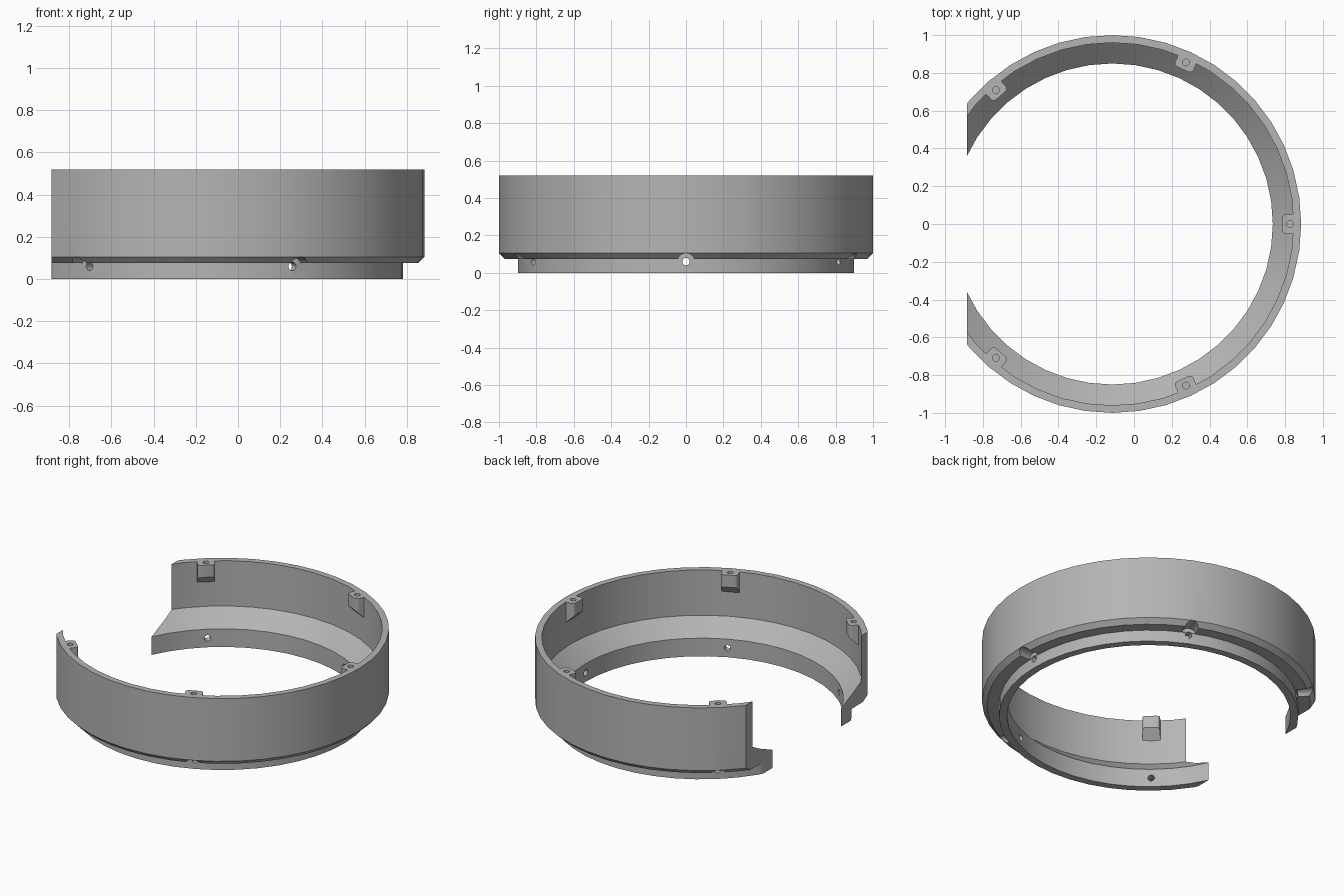
import bpy, bmesh
from math import radians, cos, sin, tau
from mathutils import Vector, Matrix

if "Cube" in bpy.data.objects:
    bpy.data.objects.remove(bpy.data.objects["Cube"])

CX = -0.115            # ring axis
CUT_X = -0.885         # flat opening plane
SEGMENTS = 44
ANGLES = [radians(a) for a in (-131, -65.5, 0, 65.5, 131)]

grey = bpy.data.materials.new("dark_grey")
grey.diffuse_color = (0.46, 0.46, 0.46, 1)
grey.use_nodes = True
grey.node_tree.nodes["Principled BSDF"].inputs["Base Color"].default_value = grey.diffuse_color


def make_object(name, bm):
    bmesh.ops.recalc_face_normals(bm, faces=bm.faces[:])
    mesh = bpy.data.meshes.new(name)
    bm.to_mesh(mesh)
    bm.free()
    mesh.materials.append(grey)
    obj = bpy.data.objects.new(name, mesh)
    bpy.context.collection.objects.link(obj)
    return obj


def cylinder(name, radius, start, end):
    """Cylinder between two points."""
    start, end = Vector(start), Vector(end)
    axis = end - start
    turn = axis.to_track_quat('Z', 'Y').to_matrix().to_4x4()
    bm = bmesh.new()
    bmesh.ops.create_cone(bm, cap_ends=True, segments=20, radius1=radius,
                          radius2=radius, depth=axis.length,
                          matrix=Matrix.Translation((start + end) / 2) @ turn)
    obj = make_object(name, bm)
    obj.hide_render = True
    return obj


def cut(obj, cutters):
    """Subtract the cutters, bake the result, remove them and smooth the curves."""
    for c in cutters:
        mod = obj.modifiers.new(c.name, 'BOOLEAN')
        mod.operation = 'DIFFERENCE'
        mod.solver = 'EXACT'
        mod.object = c
    bpy.context.view_layer.update()
    graph = bpy.context.evaluated_depsgraph_get()
    baked = bpy.data.meshes.new_from_object(obj.evaluated_get(graph))
    obj.modifiers.clear()
    obj.data = baked
    for c in cutters:
        bpy.data.objects.remove(c)
    bpy.ops.object.select_all(action='DESELECT')
    obj.select_set(True)
    bpy.context.view_layer.objects.active = obj
    bpy.ops.object.shade_smooth_by_angle(angle=radians(30))


def polar(angle, r, z):
    return (CX + r * cos(angle), r * sin(angle), z)


# Ring body: stepped profile revolved, then sliced flat at the opening
profile = [(1.0, 0.52), (1.0, 0.105), (0.97, 0.075), (0.898, 0.075), (0.898, 0),
           (0.85, 0), (0.85, 0.12), (0.96, 0.22), (0.96, 0.52)]
bm = bmesh.new()
rings = [[bm.verts.new(polar(tau * i / SEGMENTS, r, z)) for r, z in profile]
         for i in range(SEGMENTS)]
n = len(profile)
for i in range(SEGMENTS):
    a, b = rings[i], rings[(i + 1) % SEGMENTS]
    for j in range(n):
        k = (j + 1) % n
        bm.faces.new((a[j], b[j], b[k], a[k]))
geom = bm.verts[:] + bm.edges[:] + bm.faces[:]
bmesh.ops.bisect_plane(bm, geom=geom, plane_co=(CUT_X, 0, 0),
                       plane_no=(-1, 0, 0), clear_outer=True)
for side in (-1, 1):
    end = [e for e in bm.edges if e.is_boundary and e.verts[0].co.y * side > 0]
    bmesh.ops.contextual_create(bm, geom=end)
ring = make_object("ring_body", bm)

# Radial screw holes with a wider clearance groove through the lip
cutters = []
for a in ANGLES:
    cutters.append(cylinder("clearance", 0.045, polar(a, 0.9, 0.06), polar(a, 1.1, 0.06)))
    cutters.append(cylinder("screw_hole", 0.02, polar(a, 0.8, 0.06), polar(a, 0.95, 0.06)))
cut(ring, cutters)

# Screw lugs inside the top rim: sloped underside, rounded inner corners, blind hole
lug_profile = [(0.9, 0.52), (0.98, 0.52), (0.98, 0.36), (0.96, 0.38), (0.9, 0.44)]
for i, a in enumerate(ANGLES):
    bm = bmesh.new()
    face = bm.faces.new([bm.verts.new((r, -0.053, z)) for r, z in lug_profile])
    moved = bmesh.ops.extrude_face_region(bm, geom=[face])["geom"]
    bmesh.ops.translate(bm, vec=(0, 0.106, 0),
                        verts=[v for v in moved if isinstance(v, bmesh.types.BMVert)])
    corners = [e for e in bm.edges
               if all(abs(v.co.x - 0.9) < 1e-4 for v in e.verts)
               and abs(e.verts[0].co.z - e.verts[1].co.z) > 0.01]
    bmesh.ops.bevel(bm, geom=corners, offset=0.02, segments=4, profile=0.5,
                    affect='EDGES')
    bm.transform(Matrix.Translation((CX, 0, 0)) @ Matrix.Rotation(a, 4, 'Z'))
    lug = make_object(f"screw_lug_{i + 1}", bm)
    cut(lug, [cylinder("lug_hole", 0.018, polar(a, 0.94, 0.45), polar(a, 0.94, 0.6))])
